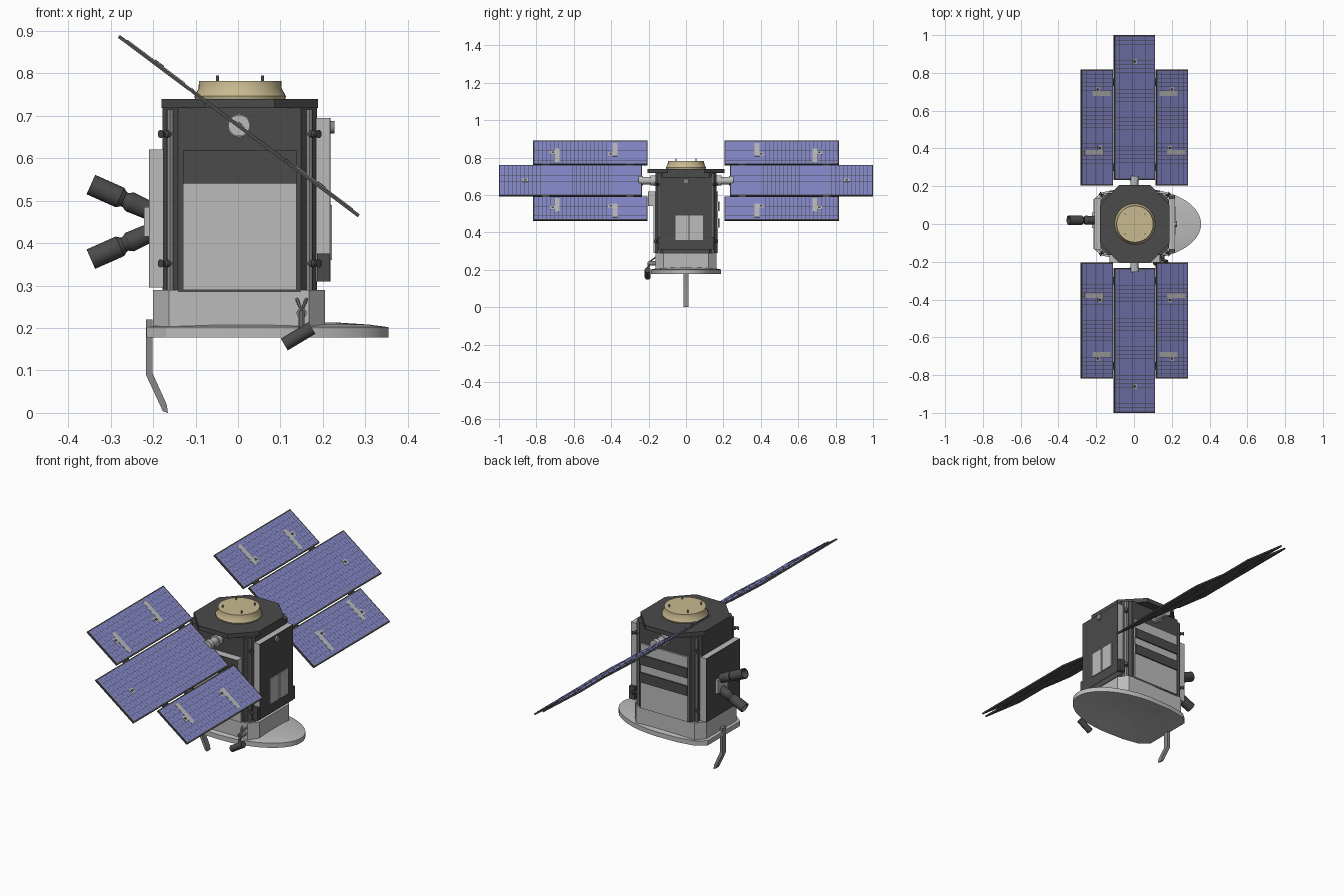
import bpy, bmesh, math
from mathutils import Matrix, Vector

if "Cube" in bpy.data.objects:
    bpy.data.objects.remove(bpy.data.objects["Cube"])


def material(name, rgb):
    m = bpy.data.materials.new(name)
    m.diffuse_color = (*rgb, 1)
    m.use_nodes = True
    m.node_tree.nodes["Principled BSDF"].inputs["Base Color"].default_value = m.diffuse_color
    return m


DARK = material("dark_foil", (0.07, 0.07, 0.07))
BLUE = material("solar_blue", (0.24, 0.25, 0.6))
GOLD = material("gold", (0.58, 0.49, 0.28))
MID = material("mid_grey", (0.25, 0.25, 0.25))
LIGHT = material("light_grey", (0.5, 0.5, 0.5))


def finish(name, bm, mat=LIGHT, matrix=None):
    bmesh.ops.remove_doubles(bm, verts=bm.verts, dist=1e-5)
    bmesh.ops.recalc_face_normals(bm, faces=bm.faces)
    for f in bm.faces:
        f.smooth = True
    for e in bm.edges:
        e.smooth = e.calc_face_angle(3) < math.radians(30)
    me = bpy.data.meshes.new(name)
    bm.to_mesh(me)
    bm.free()
    ob = bpy.data.objects.new(name, me)
    bpy.context.collection.objects.link(ob)
    me.materials.append(mat)
    if matrix:
        ob.matrix_world = matrix
    return ob


def box(name, x, y, z, mat=LIGHT, matrix=None):
    bm = bmesh.new()
    bmesh.ops.create_cube(bm, size=1)
    for v in bm.verts:
        v.co = [(r[0] + r[1]) / 2 + c * (r[1] - r[0]) for r, c in zip((x, y, z), v.co)]
    return finish(name, bm, mat, matrix)


def loft(name, rings, mat=LIGHT, matrix=None):
    """Skin a list of equal-length closed rings and cap both ends."""
    bm = bmesh.new()
    vs = [[bm.verts.new(p) for p in r] for r in rings]
    n = len(vs[0])
    for a, b in zip(vs, vs[1:]):
        for i in range(n):
            j = (i + 1) % n
            bm.faces.new((a[i], a[j], b[j], b[i]))
    bm.faces.new(vs[0])
    bm.faces.new(vs[-1])
    return finish(name, bm, mat, matrix)


def octagon(name, x, hy, fx, fy, z, mat):
    """Prism with chamfered corners; fx, fy are the half lengths of the flats."""
    c, hx = (x[0] + x[1]) / 2, (x[1] - x[0]) / 2
    ring = [(hx, -fy), (hx, fy), (fx, hy), (-fx, hy), (-hx, fy), (-hx, -fy), (-fx, -hy), (fx, -hy)]
    return loft(name, [[(c + px, py, h) for px, py in ring] for h in z], mat)


def lathe(name, base, axis, profile, mat=LIGHT, segs=24):
    """Revolve (radius, height) pairs about an axis."""
    q = Vector(axis).to_track_quat('Z', 'Y').to_matrix().to_4x4()
    rings = [[(max(r, 1e-4) * math.cos(t), max(r, 1e-4) * math.sin(t), h)
              for t in (2 * math.pi * i / segs for i in range(segs))] for r, h in profile]
    return loft(name, rings, mat, Matrix.Translation(base) @ q)


def rod(name, a, b, r, mat=LIGHT, segs=20):
    d = Vector(b) - Vector(a)
    return lathe(name, a, d, [(r, 0), (r, d.length)], mat, segs)


# main bus, top deck and base block
octagon("bus_body", (-0.178, 0.186), 0.163, 0.145, 0.125, (0.285, 0.72), DARK)
octagon("top_deck", (-0.18, 0.188), 0.207, 0.082, 0.10, (0.718, 0.74), DARK)
octagon("base_block", (-0.2, 0.205), 0.163, 0.165, 0.12, (0.195, 0.29), LIGHT)

# reflector plate: half ellipse in front, cut corners behind, hollow underside
outline = [(0.03 + 0.325 * math.cos(t), 0.187 * math.sin(t))
           for t in (math.pi * (i / 40 - 0.5) for i in range(41))]
outline += [(-0.08, 0.184), (-0.17, 0.168), (-0.215, 0.13), (-0.215, -0.13), (-0.17, -0.168), (-0.08, -0.184)]


def plate_ring(s, z):
    return [(0.05 + (x - 0.05) * s, y * s, z) for x, y in outline]


loft("reflector_plate", [plate_ring(s, z) for s, z in (
    (0.01, 0.196), (0.35, 0.193), (0.7, 0.186), (0.95, 0.178), (1, 0.178),
    (1, 0.202), (0.85, 0.208), (0.6, 0.213), (0.01, 0.214))], LIGHT)

# launch adapter ring, its floor and pegs
RX = 0.005
lathe("adapter_ring", (RX, 0, 0.738), (0, 0, 1),
      [(0.088, 0), (0.106, 0), (0.108, 0.008), (0.098, 0.026), (0.097, 0.044), (0.088, 0.044)], GOLD, 40)
lathe("adapter_floor", (RX, 0, 0.738), (0, 0, 1), [(0.09, 0), (0.09, 0.03)], MID, 40)
for i in range(4):
    t = math.pi * (0.25 + i / 2)
    p = Vector((RX + 0.075 * math.cos(t), 0.075 * math.sin(t), 0.765))
    rod("adapter_peg", p, p + Vector((0, 0, 0.03)), 0.0035, MID, 8)

# right side equipment plate with two bright radiators
box("right_plate", (0.184, 0.216), (-0.135, 0.135), (0.31, 0.695))
box("right_plate_cover", (0.215, 0.2175), (-0.135, 0.135), (0.31, 0.695), DARK)
for y0 in (-0.056, 0.02):
    box("right_radiator", (0.216, 0.222), (y0, y0 + 0.07), (0.36, 0.49))
rod("right_sensor", (0.214, 0, 0.673), (0.227, 0, 0.673), 0.015, MID)
for s in (-1, 1):
    box("right_foot", (0.186, 0.216), sorted((s * 0.125, s * 0.15)), (0.31, 0.375), DARK)

# left side equipment plate
box("left_plate", (-0.208, -0.175), (-0.135, 0.135), (0.295, 0.62))
box("left_plate_cover", (-0.21, -0.207), (-0.135, 0.135), (0.295, 0.62), DARK)

# paired star trackers
box("tracker_bracket", (-0.222, -0.205), (-0.02, 0.06), (0.415, 0.485))
for s in (-1, 1):
    base, axis = Vector((-0.205, 0.02, 0.45 + s * 0.025)), Vector((-0.914, 0, s * 0.406))
    lathe("star_tracker", base, axis,
          [(0.022, 0), (0.024, 0.055), (0.018, 0.065), (0.018, 0.07), (0.025, 0.08),
           (0.025, 0.155), (0.021, 0.155), (0.017, 0.115), (0, 0.115)], DARK)
    lathe("tracker_lens", base + axis * 0.114, axis, [(0.017, 0), (0.016, 0.006)], GOLD)

# front radiator with a projecting dark-faced box
box("front_radiator", (-0.13, 0.138), (-0.174, -0.16), (0.29, 0.54))
box("front_box", (-0.13, 0.138), (-0.2, -0.16), (0.54, 0.618))
box("front_box_cover", (-0.13, 0.138), (-0.203, -0.199), (0.54, 0.618), DARK)

# back radiator with two dark louvre bands
box("back_radiator", (-0.13, 0.138), (0.16, 0.172), (0.29, 0.62))
for z in (0.425, 0.515):
    box("back_louvre", (-0.13, 0.138), (0.17, 0.178), (z, z + 0.05), DARK)

# corner posts and thruster studs
for sx in (-1, 1):
    for sy in (-1, 1):
        n = Vector((sx * 0.75, sy * 0.66, 0))
        c = Vector((0.004 + sx * 0.164, sy * 0.144, 0))
        rod("corner_post", c + Vector((0, 0, 0.29)), c + Vector((0, 0, 0.715)), 0.009, MID, 8)
        for z in (0.352, 0.657):
            lathe("corner_thruster", c + Vector((0, 0, z)), n,
                  [(0.009, 0), (0.009, 0.014), (0.005, 0.018), (0.01, 0.03)], DARK, 12)

# bent tail boom
path = [(-0.217, 0.22), (-0.217, 0.09), (-0.177, 0.004), (-0.165, 0.0), (-0.168, 0.02), (-0.202, 0.095), (-0.202, 0.22)]
loft("tail_boom", [[(x, y, z) for x, z in path] for y in (-0.014, 0.014)], MID)

# small front camera and its bracket
rod("camera_tube", (0.109, -0.205, 0.161), (0.174, -0.205, 0.2), 0.016, DARK)
for s in (-1, 1):
    rod("camera_strut", (0.15 + s * 0.012, -0.158, 0.27), (0.15, -0.2, 0.24), 0.004, MID, 8)
rod("camera_pivot", (0.15, -0.158, 0.235), (0.15, -0.2, 0.235), 0.012, MID)
rod("camera_arm", (0.15, -0.198, 0.24), (0.15, -0.203, 0.19), 0.007, MID, 10)

# solar wings, tilted about the y axis
WING = Matrix.Translation((0.0025, 0, 0.6765)) @ Matrix.Rotation(math.radians(36.8), 4, 'Y')


def solar_panel(name, x, y):
    box(name, x, y, (-0.005, 0.003), DARK, WING)
    e, gap = 0.006, 0.0008
    nx, ny = round((x[1] - x[0]) / 0.03), round((y[1] - y[0]) / 0.022)
    dx, dy = (x[1] - x[0] - 2 * e) / nx, (y[1] - y[0] - 2 * e) / ny
    bm = bmesh.new()
    for i in range(nx):
        for j in range(ny):
            a, b = x[0] + e + i * dx, y[0] + e + j * dy
            bm.faces.new([bm.verts.new((p, q, 0.004)) for p, q in (
                (a + gap, b + gap), (a + dx - gap, b + gap), (a + dx - gap, b + dy - gap), (a + gap, b + dy - gap))])
    finish(name + "_cells", bm, BLUE, WING)


def patch(name, x, y, hx, hy, mat, z):
    box(name, (x - hx, x + hx), (y - hy, y + hy), (0.003, z), mat, WING)


for s in (-1, 1):
    solar_panel("centre_panel", (-0.135, 0.135), sorted((s * 0.234, s)))
    patch("centre_fitting", 0, s * 0.86, 0.014, 0.014, LIGHT, 0.005)
    patch("centre_bolt", 0, s * 0.86, 0.006, 0.006, DARK, 0.007)
    for side in (-1, 1):
        solar_panel("side_panel", sorted((side * 0.143, side * 0.353)), sorted((s * 0.205, s * 0.818)))
        for y, u, b in ((0.69, 0.222, 0.245), (0.38, 0.272, 0.232)):
            patch("hold_down_strip", side * u, s * y, 0.06, 0.013, LIGHT, 0.005)
            patch("hold_down_fitting", side * b, s * (y + 0.022), 0.014, 0.014, LIGHT, 0.005)
            patch("hold_down_bolt", side * b, s * (y + 0.022), 0.006, 0.006, DARK, 0.007)
        for y in (0.3, 0.75):
            rod("panel_hinge", WING @ Vector((side * 0.139, s * (y - 0.02), 0)),
                WING @ Vector((side * 0.139, s * (y + 0.02), 0)), 0.005, DARK, 8)
    # drive shaft
    lathe("wing_drive", (0.0025, s * 0.155, 0.677), (0, s, 0),
          [(0.027, 0), (0.027, 0.035), (0.02, 0.035), (0.02, 0.075), (0.025, 0.075), (0.025, 0.098)], LIGHT)
